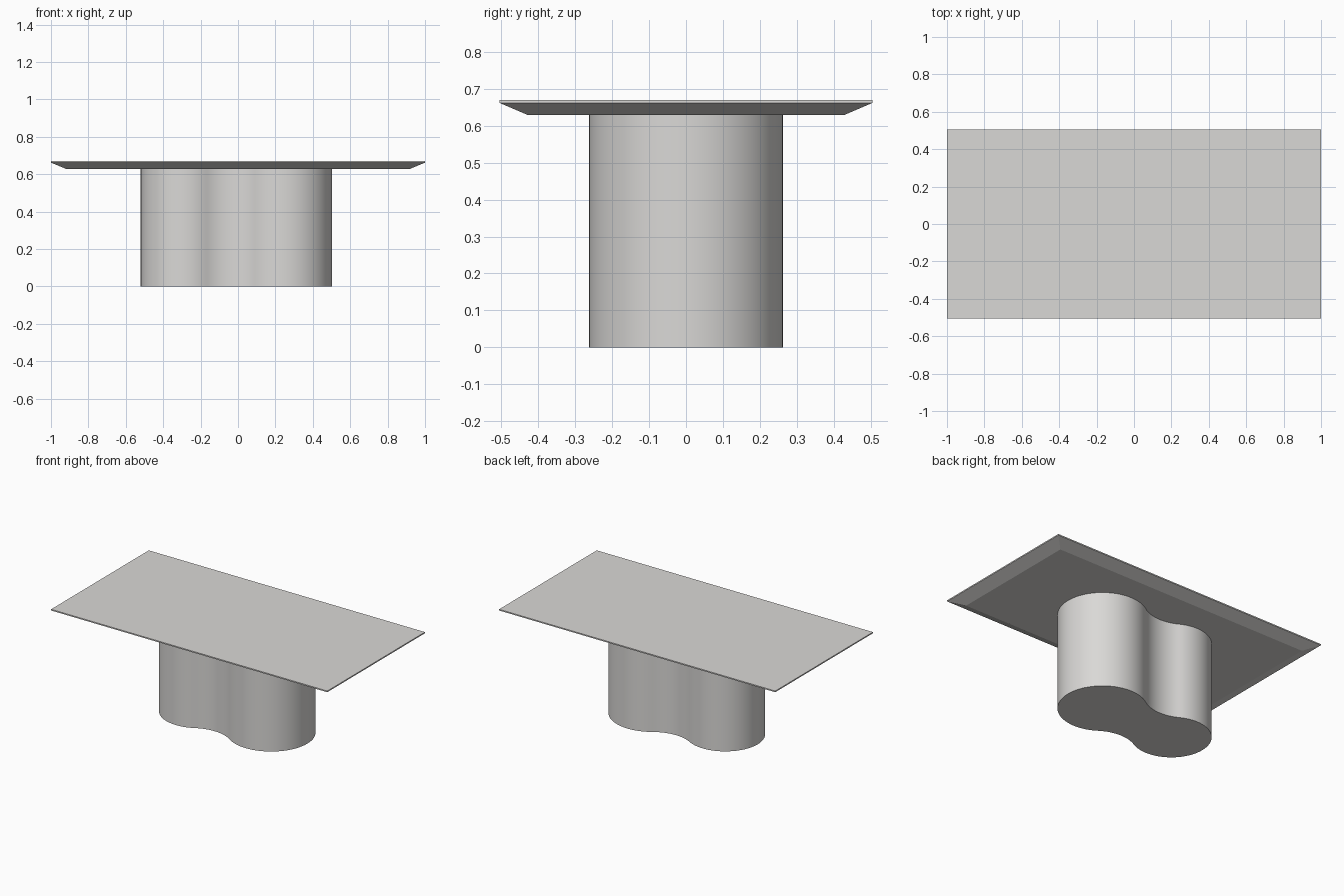
import bpy, bmesh, math

if "Cube" in bpy.data.objects:
    bpy.data.objects.remove(bpy.data.objects["Cube"])

mat = bpy.data.materials.new("warm light grey")
mat.diffuse_color = (0.70, 0.69, 0.675, 1)
mat.use_nodes = True
mat.node_tree.nodes["Principled BSDF"].inputs["Base Color"].default_value = mat.diffuse_color


def loft(name, loops):
    """Solid made from stacked outlines with equal point counts, listed bottom to top."""
    bm = bmesh.new()
    rings = [[bm.verts.new(p) for p in loop] for loop in loops]
    n = len(rings[0])
    for a, b in zip(rings, rings[1:]):
        for i in range(n):
            j = (i + 1) % n
            bm.faces.new((a[i], a[j], b[j], b[i]))
    bm.faces.new(rings[0][::-1])
    bm.faces.new(rings[-1])
    bmesh.ops.recalc_face_normals(bm, faces=bm.faces)
    mesh = bpy.data.meshes.new(name)
    bm.to_mesh(mesh)
    bm.free()
    mesh.materials.append(mat)
    obj = bpy.data.objects.new(name, mesh)
    bpy.context.collection.objects.link(obj)
    return obj


def rect(hx, hy, z):
    return [(-hx, -hy, z), (hx, -hy, z), (hx, hy, z), (-hx, hy, z)]


def arc(cx, cy, r, a0, a1, n):
    return [(cx + r * math.cos(a0 + (a1 - a0) * i / n),
             cy + r * math.sin(a0 + (a1 - a0) * i / n)) for i in range(n)]


# Table top with thin edge and wide under-bevel
loft("table_top", [rect(0.92, 0.428, 0.629), rect(1.0, 0.505, 0.662), rect(1.0, 0.505, 0.67)])

# Peanut pedestal: two round lobes joined by tangent concave waists
xl, rl, xr, rr, R = -0.285, 0.235, 0.24, 0.263, 0.25
d = xr - xl
dl, dr = rl + R, rr + R
wx = xl + (d * d + dl * dl - dr * dr) / (2 * d)
wy = math.sqrt(dl * dl - (wx - xl) ** 2)
ar = math.atan2(wy, wx - xr)   # right lobe tangent angle
al = math.atan2(wy, wx - xl)   # left lobe tangent angle
outline = arc(xr, 0, rr, -ar, ar, 48)
outline += arc(wx, wy, R, ar - math.pi, al - math.pi, 20)
outline += arc(xl, 0, rl, al, 2 * math.pi - al, 48)
outline += arc(wx, -wy, R, math.pi - al, math.pi - ar, 20)

base = loft("pedestal", [[(x, y, z) for x, y in outline] for z in (0.0, 0.63)])
bpy.context.view_layer.objects.active = base
base.select_set(True)
bpy.ops.object.shade_smooth_by_angle(angle=math.radians(30))
